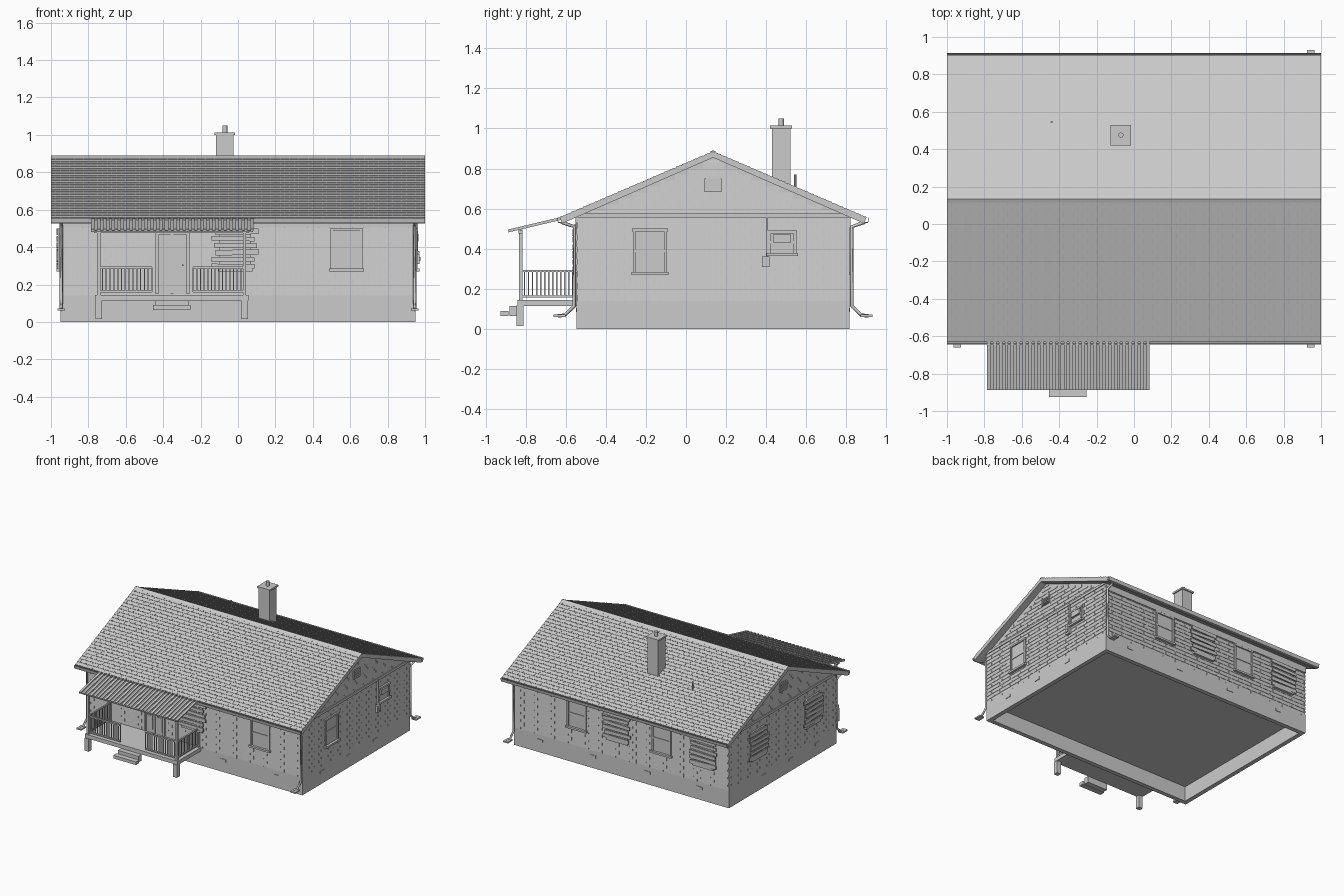
import bpy, bmesh, math, random
from mathutils import Matrix, Vector

if "Cube" in bpy.data.objects:
    bpy.data.objects.remove(bpy.data.objects["Cube"])

random.seed(4)
YC, HW, HE = 0.135, 0.68, 0.765      # ridge y, wall half depth, eave half depth
RIDGE, SLOPE = 0.885, 0.43


def roof_z(y):
    return RIDGE - SLOPE * abs(y - YC)


def frame(origin, u, v):
    """Local frame: u along the surface, v up it, w outward."""
    u, v = Vector(u).normalized(), Vector(v).normalized()
    m = Matrix((u, v, u.cross(v))).transposed().to_4x4()
    m.translation = origin
    return m


def finish(name, bm):
    me = bpy.data.meshes.new(name)
    bm.to_mesh(me)
    bm.free()
    ob = bpy.data.objects.new(name, me)
    bpy.context.collection.objects.link(ob)
    return ob


def boxes(name, items, m=Matrix()):
    """Boxes (a0,a1,b0,b1,c0,c1[,in-plane angle]) in frame m."""
    bm = bmesh.new()
    for it in items:
        a0, a1, b0, b1, c0, c1 = it[:6]
        ang = it[6] if len(it) > 6 else 0
        t = (Matrix.Translation(((a0 + a1) / 2, (b0 + b1) / 2, (c0 + c1) / 2))
             @ Matrix.Rotation(ang, 4, 'Z') @ Matrix.Diagonal((a1 - a0, b1 - b0, c1 - c0, 1)))
        bmesh.ops.create_cube(bm, size=1, matrix=m @ t)
    return finish(name, bm)


def prism(name, pts, x0, x1):
    """Extrude a y-z profile along x."""
    bm = bmesh.new()
    f = bm.faces.new([bm.verts.new((x0, y, z)) for y, z in pts])
    r = bmesh.ops.extrude_face_region(bm, geom=[f])
    bmesh.ops.translate(bm, vec=(x1 - x0, 0, 0),
                        verts=[g for g in r['geom'] if isinstance(g, bmesh.types.BMVert)])
    bmesh.ops.recalc_face_normals(bm, faces=bm.faces)
    return finish(name, bm)


def shingles(name, m, v0, v1, step, tab, t, extent):
    """Staggered rows of wedge tabs, raised at their lower edge."""
    bm = bmesh.new()
    row, v = 0, v0
    while v < v1 - 0.005:
        top = min(v + step, v1)
        lo, hi = extent(top)
        a = lo - (tab / 2 if row % 2 else 0)
        while a < hi:
            l, r = max(a + 0.001, lo), min(a + tab - 0.001, hi)
            if r - l > 0.004:
                p = [bm.verts.new(m @ Vector(c)) for c in
                     ((l, v, t), (r, v, t), (r, top, 0.0003), (l, top, 0.0003), (l, v, 0), (r, v, 0))]
                for f in ((0, 1, 2, 3), (4, 5, 1, 0), (4, 0, 3), (5, 2, 1)):
                    bm.faces.new([p[i] for i in f])
            a += tab
        row, v = row + 1, v + step
    return finish(name, bm)


def cylinder(name, x, y, z0, z1, r, n=12):
    bm = bmesh.new()
    bmesh.ops.create_cone(bm, cap_ends=True, segments=n, radius1=r, radius2=r, depth=z1 - z0,
                          matrix=Matrix.Translation((x, y, (z0 + z1) / 2)))
    finish(name, bm)
    

UP = (0, 0, 1)
FRONT = frame((0, YC - HW, 0), (1, 0, 0), UP)
BACK = frame((0, YC + HW, 0), (-1, 0, 0), UP)
RIGHT = frame((0.95, YC, 0), (0, 1, 0), UP)
LEFT = frame((-0.95, YC, 0), (0, -1, 0), UP)

# foundation ring, floor and gabled walls
y0, y1 = YC - HW, YC + HW
boxes("foundation", [(-.95, .95, y0, y0 + .035, 0, .14), (-.95, .95, y1 - .035, y1, 0, .14),
                     (-.95, -.915, y0 + .035, y1 - .035, 0, .14), (.915, .95, y0 + .035, y1 - .035, 0, .14)])
boxes("floor", [(-.92, .92, y0 + .03, y1 - .03, .12, .139)])
prism("walls", [(y0 + .003, .139), (y1 - .003, .139), (y1 - .003, .56), (YC, .855), (y0 + .003, .56)], -.947, .947)

# siding on all four walls
IN = Matrix.Translation((0, 0, -.003))


def gable(v):
    h = HW if v < .56 else HW - (v - .56) / SLOPE
    return -h, h


for name, m in (("front", FRONT), ("back", BACK)):
    shingles(name + "_siding", m @ IN, .14, .56, .03, .06, .003, lambda v: (-.95, .95))
    boxes(name + "_frieze_board", [(-.95, .95, .505, .565, 0, .006)], m)
for name, m in (("right", RIGHT), ("left", LEFT)):
    shingles(name + "_siding", m @ IN, .14, .84, .03, .06, .003, gable)
    boxes(name + "_frieze_board", [(-HW, HW, .555, .575, 0, .006)], m)
    # gable louvre vent
    boxes(name + "_gable_vent", [(-.043, .043, .685, .75, 0, .003), (-.043, -.036, .685, .75, 0, .01),
          (.036, .043, .685, .75, 0, .01), (-.043, .043, .682, .688, 0, .01)]
          + [(-.033, .033, z, z + .005, 0, .008) for z in (.697, .709, .721, .733)], m)

# roof slab, shingle courses, ridge cap
ez, th = roof_z(YC + HE), .03
prism("roof", [(YC - HE, ez), (YC, RIDGE), (YC + HE, ez), (YC + HE - .012, ez - th),
               (YC, RIDGE - th), (YC - HE + .012, ez - th)], -1, 1)
run = HE * math.hypot(1, SLOPE)
for name, s in (("front", 1), ("back", -1)):
    m = frame((0, YC - s * HE, ez), (s, 0, 0), (0, s, SLOPE))
    shingles(name + "_roof_shingles", m, 0, run - .01, .0316, .05, .003, lambda v: (-1, 1))
    # open gutter along the eave
    e = YC - s * HE
    prism(name + "_gutter", [(e + s * dy, ez + dz) for dy, dz in
          ((.012, 0), (.012, -.027), (-.008, -.027), (-.014, 0), (-.011, 0), (-.006, -.023), (.009, -.023), (.009, 0))],
          -1, 1)
prism("ridge_cap", [(YC - .02, RIDGE - .003), (YC, RIDGE + .006), (YC + .02, RIDGE - .003), (YC, RIDGE)], -1, 1)

# chimney and vent pipe
boxes("chimney", [(-.117, -.023, .428, .522, .68, 1.0)])
boxes("chimney_cap", [(-.125, -.015, .42, .53, 1.0, 1.014)])
cylinder("chimney_flue", -.07, .475, 1.01, 1.05, .014)
cylinder("roof_vent_pipe", -.44, .545, .68, .77, .006, 8)

# downspouts with splash feet
for name, x, s in (("front_left", -.945, -1), ("front_right", .945, -1), ("back_right", .945, 1)):
    cu = bpy.data.curves.new(name + "_downspout", 'CURVE')
    cu.dimensions, cu.bevel_depth, cu.bevel_resolution, cu.use_fill_caps = '3D', .009, 0, True
    sp = cu.splines.new('POLY')
    path = ((.755, .535), (.75, .53), (.692, .51), (.692, .115), (.74, .068), (.775, .066))
    sp.points.add(len(path) - 1)
    for p, (d, z) in zip(sp.points, path):
        p.co = (x, YC + s * d, z, 1)
    bpy.context.collection.objects.link(bpy.data.objects.new(name + "_downspout", cu))
    a, b = sorted((YC + s * .735, YC + s * .795))
    boxes(name + "_splash_foot", [(x - .021, x + .021, a, b, .06, .071)])


# windows: frame, sash, glass, sill; optional planks
def window(name, m, c, w=.17, z0=.28, z1=.5, planks=False):
    l, r, mid, f = c - w / 2, c + w / 2, (z0 + z1) / 2, .014
    boxes(name + "_glass", [(l, r, z0, z1, -.01, .002)], m)
    boxes(name + "_frame", [(l, l + f, z0, z1, 0, .01), (r - f, r, z0, z1, 0, .01),
          (l - .004, r + .004, z1 - f, z1, 0, .012), (l + f, r - f, mid - .006, mid + .006, 0, .007),
          (l - .008, r + .008, z0 - .01, z0 + .005, 0, .02)], m)
    if planks:
        n, items = 6, []
        for i in range(n):
            z = z0 + (i + .5) * (z1 - z0) / n
            h, o = random.uniform(.011, .015), random.uniform(-.015, .015)
            items.append((c + o - .115, c + o + .115, z - h, z + h, .012, .02, random.uniform(-.04, .04)))
        boxes(name + "_planks", items, m)


window("front_window", FRONT, .58)
window("front_boarded_window", FRONT, -.015, planks=True)
for i, x in enumerate((.393, .03, -.357, -.73)):
    window(f"back_window_{i + 1}", BACK, -x, planks=i % 2 == 1)
window("right_window", RIGHT, -.18 - YC)
window("right_small_window", RIGHT, .48 - YC, w=.14, z0=.375, z1=.49)
boxes("window_fan_box", [(.435 - YC, .525 - YC, .43, .47, 0, .016)], RIGHT)
window("left_boarded_window", LEFT, YC - .457, planks=True)
window("left_window", LEFT, YC + .228, planks=True)

# electric meter with conduit
boxes("electric_meter", [(.378 - YC, .416 - YC, .31, .362, 0, .02), (.387 - YC, .407 - YC, .325, .348, .02, .027)], RIGHT)
boxes("meter_conduit", [(.4 - YC, .408 - YC, .36, .565, 0, .012)], RIGHT)

# foundation vents
for name, m, cs in (("front", FRONT, (.25, .72)), ("back", BACK, (-.72, -.25, .23, .69)),
                    ("right", RIGHT, (-.43, -.1, .24)), ("left", LEFT, (-.24, .1, .43))):
    boxes(name + "_foundation_vents", [(c - .025, c + .025, .085, .105, 0, .004) for c in cs], m)

# front door with frame, panels and knob
boxes("door", [(-.435, -.265, .15, .47, -.01, .004)], FRONT)
boxes("door_frame", [(-.44, -.425, .15, .48, 0, .014), (-.275, -.26, .15, .48, 0, .014),
                     (-.44, -.26, .465, .48, 0, .014), (-.36, -.345, .15, .47, 0, .012)], FRONT)
boxes("door_panels", [(a, b, z, z + h, 0, .008) for a, b in ((-.418, -.368), (-.338, -.283))
                      for z, h in ((.175, .11), (.305, .145))], FRONT)
boxes("door_knob", [(-.3, -.292, .3, .308, 0, .02)], FRONT)

# porch deck, feet, posts, beams
boxes("porch_deck", [(-.765, .055, -.84, y0, .115, .145)])
boxes("porch_feet", [(x - .018, x + .018, -.846, -.81, .015, .116) for x in (-.745, .035)])
boxes("porch_posts", [(x - .009, x + .009, -.834, -.816, .145, .495) for x in (-.745, .035)]
      + [(x - .009, x + .009, y0 - .014, y0, .145, .52) for x in (-.745, .035)])
boxes("porch_beam", [(-.77, .06, -.835, -.815, .475, .493)])

# railings
rails, bal = [], []
for a, b in ((-.745, -.46), (-.24, .035)):
    rails += [(a, b, -.831, -.819, z, z + .01) for z in (.158, .285)]
    n = 14
    bal += [(a + (b - a) * i / n - .003, a + (b - a) * i / n + .003, -.828, -.822, .16, .29) for i in range(n + 1)]
for x in (-.745, .035):
    rails += [(x - .006, x + .006, -.825, y0, z, z + .01) for z in (.158, .285)]
    bal += [(x - .003, x + .003, y - .003, y + .003, .16, .29) for y in [-.825 + .02 * i for i in range(1, 14)]]
boxes("porch_rails", rails)
boxes("porch_balusters", bal)

# ribbed porch roof
pm = frame((0, -.885, .482), (1, 0, 0), (0, .275, .065))
boxes("porch_roof_sheet", [(-.785, .08, 0, .283, 0, .006)], pm)
boxes("porch_roof_ribs", [(-.785 + .0315 * i, -.767 + .0315 * i, 0, .283, .005, .014) for i in range(28)], pm)

# porch steps
boxes("porch_steps", [(-.455, -.255, -.925, -.885, .065, .09), (-.445, -.265, -.88, -.838, .065, .115)])
